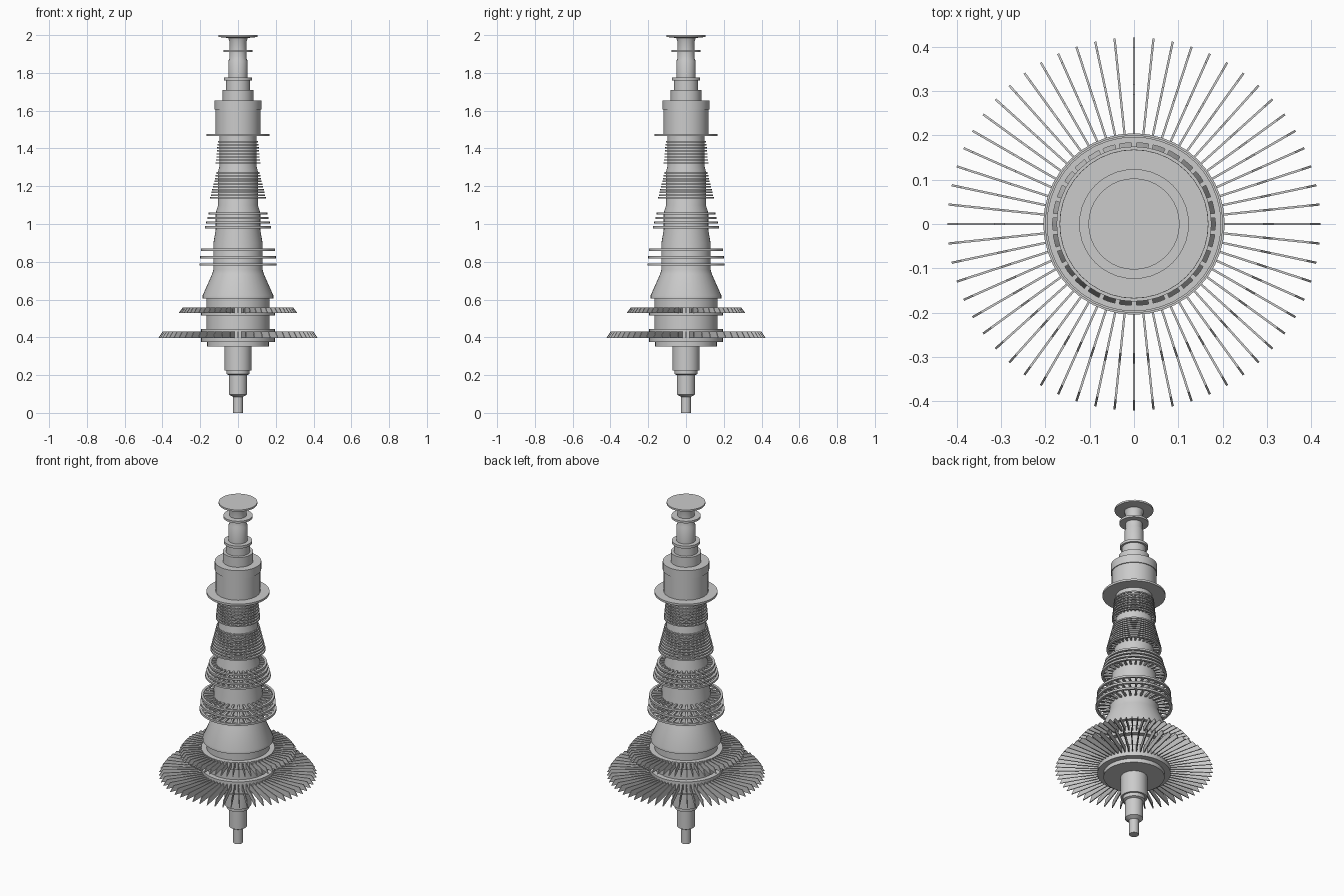
import bpy, bmesh, math

if "Cube" in bpy.data.objects:
    bpy.data.objects.remove(bpy.data.objects["Cube"])

SEG = 40


def finish(name, bm, smooth=True):
    bmesh.ops.recalc_face_normals(bm, faces=bm.faces[:])
    me = bpy.data.meshes.new(name)
    bm.to_mesh(me)
    bm.free()
    ob = bpy.data.objects.new(name, me)
    bpy.context.collection.objects.link(ob)
    if smooth:
        bpy.ops.object.select_all(action='DESELECT')
        ob.select_set(True)
        bpy.context.view_layer.objects.active = ob
        bpy.ops.object.shade_smooth_by_angle(angle=math.radians(30))
    return ob


def revolve(bm, profile, closed=False):
    """Spin (radius, z) points around z; closed makes a ring, open gets end caps."""
    loops = [[bm.verts.new((r * math.cos(2 * math.pi * i / SEG),
                            r * math.sin(2 * math.pi * i / SEG), z))
              for i in range(SEG)] for r, z in profile]
    pairs = list(zip(loops, loops[1:]))
    if closed:
        pairs.append((loops[-1], loops[0]))
    else:
        bm.faces.new(loops[0])
        bm.faces.new(loops[-1])
    for a, b in pairs:
        for i in range(SEG):
            j = (i + 1) % SEG
            bm.faces.new((a[i], a[j], b[j], b[i]))


def blades(bm, count, outline, width, offset=0.0):
    """Radial plates: outline is four (radius, z) corners, width is tangential."""
    for k in range(count):
        a = 2 * math.pi * k / count + offset
        c, s = math.cos(a), math.sin(a)
        sides = [[bm.verts.new((r * c - t * s, r * s + t * c, z)) for r, z in outline]
                 for t in (-width / 2, width / 2)]
        bm.faces.new(sides[0])
        bm.faces.new(sides[1][::-1])
        for i in range(4):
            j = (i + 1) % 4
            bm.faces.new((sides[0][i], sides[0][j], sides[1][j], sides[1][i]))


# Stepped shaft, drum, discs and flanges
shaft = [(.026, 0), (.026, .085), (.048, .097), (.048, .2), (.06, .205), (.06, .225),
         (.071, .225), (.071, .352), (.163, .352), (.163, .375), (.196, .375),
         (.196, .445), (.168, .445), (.168, .515), (.196, .515), (.196, .558),
         (.168, .558), (.168, .605), (.188, .605), (.188, .62), (.137, .735),
         (.13, .76), (.13, .90), (.118, .97), (.118, 1.06), (.105, 1.1),
         (.105, 1.28), (.097, 1.31), (.097, 1.465), (.168, 1.465), (.168, 1.477),
         (.119, 1.477), (.119, 1.605), (.124, 1.605), (.124, 1.653), (.081, 1.653),
         (.081, 1.71), (.064, 1.71), (.064, 1.76), (.075, 1.76), (.075, 1.775),
         (.05, 1.775), (.05, 1.865), (.045, 1.875), (.045, 1.91), (.078, 1.91),
         (.078, 1.922), (.045, 1.922), (.045, 1.965), (.052, 1.985), (.103, 1.99),
         (.103, 2.0)]
bm = bmesh.new()
revolve(bm, shaft)
finish("rotor_shaft", bm)

# Long free-standing blade rows
for name, tip, z0, z1 in (("lower_long_blades", .421, .397, .43),
                          ("upper_long_blades", .315, .528, .557)):
    bm = bmesh.new()
    blades(bm, 60, [(.18, z0), (tip, z0), (tip - .022, z1), (.18, z1)], .005)
    finish(name, bm, False)

# Shrouded stages: (name, rows, z low, z high, radius low, radius high, drum radius, height)
stages = [("stage_wide", 3, .785, .863, .205, .197, .13, .012),
          ("stage_medium", 4, .983, 1.055, .175, .155, .117, .011),
          ("stage_narrow", 10, 1.138, 1.27, .147, .115, .104, .008),
          ("stage_small", 8, 1.323, 1.435, .118, .107, .096, .007)]
for name, rows, za, zb, ra, rb, drum, h in stages:
    ring, vane = bmesh.new(), bmesh.new()
    for k in range(rows):
        f = k / (rows - 1)
        z, r = za + (zb - za) * f, ra + (rb - ra) * f
        t = min(.013, (r - drum) * .4)
        lo, hi = z - h / 2, z + h / 2
        revolve(ring, [(r - t, lo), (r, lo), (r, hi), (r - t, hi)], closed=True)
        e = h * .42
        blades(vane, 30, [(drum - .01, z - e), (r - t * .5, z - e),
                          (r - t * .5, z + e), (drum - .01, z + e)],
               .08 * drum, math.radians(6))
    finish(name + "_shroud_rings", ring)
    finish(name + "_blades", vane, False)
